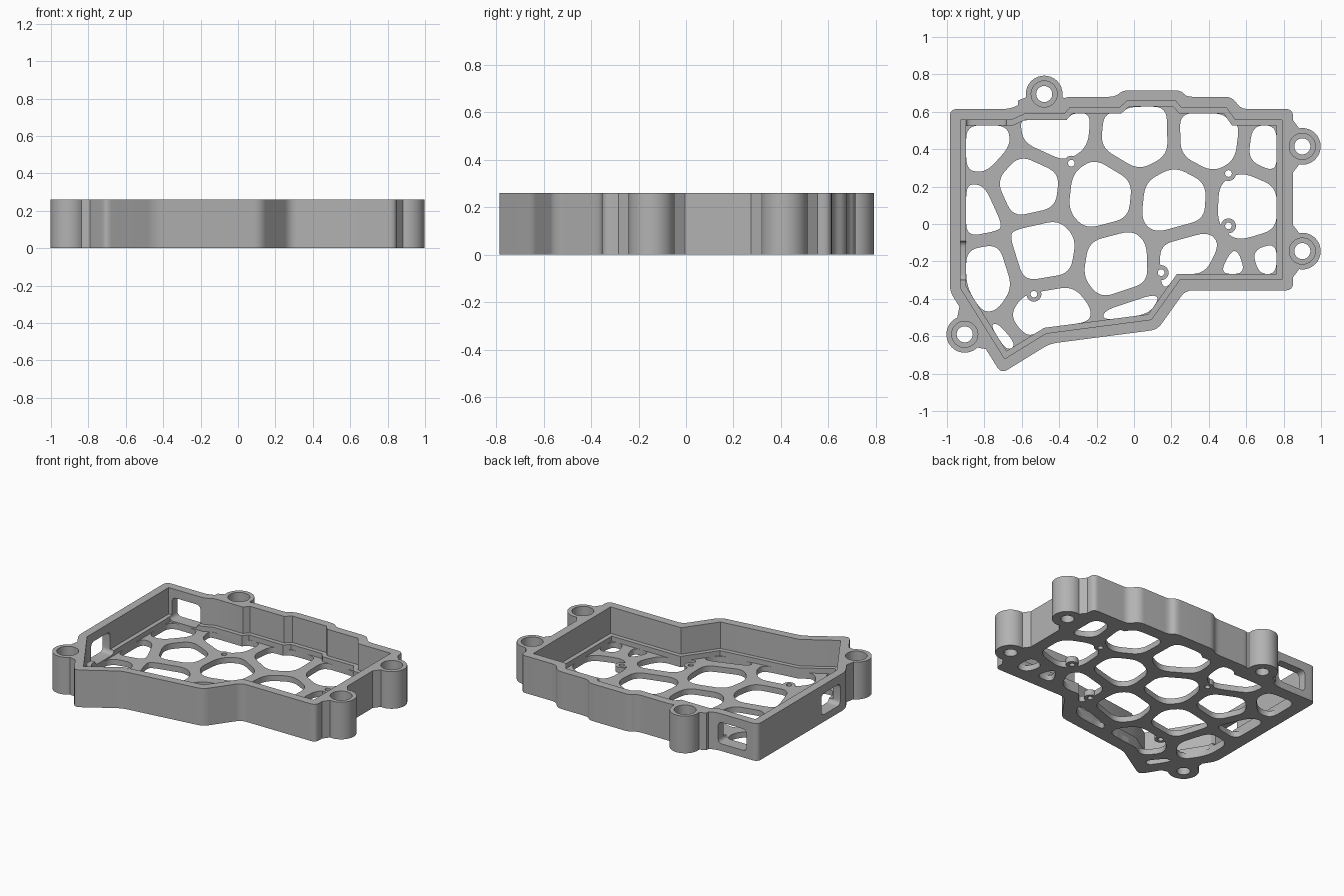
import bpy, bmesh
from math import cos, sin, tau, radians
from mathutils import Vector, Matrix

if "Cube" in bpy.data.objects:
    bpy.data.objects.remove(bpy.data.objects["Cube"])

HEIGHT, LEDGE, FLOOR = 0.26, 0.075, 0.04
WALL, LEDGE_IN, STRUT = 0.058, 0.088, 0.07

grey = bpy.data.materials.new("plain grey")
grey.use_nodes = True
grey.diffuse_color = (0.45, 0.45, 0.45, 1)
grey.node_tree.nodes["Principled BSDF"].inputs["Base Color"].default_value = grey.diffuse_color


def circle(center, r, n=32):
    return [Vector((center[0] + r * cos(tau * i / n), center[1] + r * sin(tau * i / n))) for i in range(n)]


def tidy(poly, gap=0.006):
    out = []
    for p in poly:
        if not out or (p - out[-1]).length > gap:
            out.append(p)
    while len(out) > 2 and (out[0] - out[-1]).length < gap:
        out.pop()
    return out


def inset(poly, d):
    """Move every edge of a counter-clockwise polygon inward by d."""
    out = []
    for i, p in enumerate(poly):
        a = (p - poly[i - 1]).normalized()
        b = (poly[(i + 1) % len(poly)] - p).normalized()
        na, nb = Vector((-a.y, a.x)), Vector((-b.y, b.x))
        out.append(p + (na + nb) * d / (1 + na.dot(nb)))
    return out


def soften(poly, t, steps=6):
    """Round the corners, starting t away from each one."""
    out = []
    for i, p in enumerate(poly):
        a, b = poly[i - 1] - p, poly[(i + 1) % len(poly)] - p
        a = a.normalized() * min(t, a.length * 0.45)
        b = b.normalized() * min(t, b.length * 0.45)
        for k in range(steps + 1):
            s = k / steps
            out.append(p + a * (1 - s) ** 2 + b * s ** 2)
    return out


def clip(poly, point, normal):
    """Keep the part of the polygon behind a line."""
    out = []
    for i, q in enumerate(poly):
        p = poly[i - 1]
        dp, dq = (p - point).dot(normal), (q - point).dot(normal)
        if dp * dq < 0:
            out.append(p.lerp(q, dp / (dp - dq)))
        if dq <= 0:
            out.append(q)
    return out


def prisms(name, polys, z0, z1, matrix=None):
    bm = bmesh.new()
    for poly in polys:
        face = bm.faces.new([bm.verts.new((p.x, p.y, z0)) for p in poly])
        top = bmesh.ops.extrude_face_region(bm, geom=[face])["geom"]
        bmesh.ops.translate(bm, vec=(0, 0, z1 - z0), verts=[v for v in top if isinstance(v, bmesh.types.BMVert)])
    if matrix:
        bm.transform(matrix)
    bmesh.ops.recalc_face_normals(bm, faces=bm.faces)
    mesh = bpy.data.meshes.new(name)
    bm.to_mesh(mesh)
    bm.free()
    mesh.materials.append(grey)
    obj = bpy.data.objects.new(name, mesh)
    bpy.context.collection.objects.link(obj)
    return obj


def activate(obj):
    bpy.ops.object.select_all(action="DESELECT")
    obj.select_set(True)
    bpy.context.view_layer.objects.active = obj


def combine(target, tool, operation="DIFFERENCE"):
    mod = target.modifiers.new(operation.lower(), "BOOLEAN")
    mod.operation, mod.solver, mod.object = operation, "EXACT", tool
    tool.hide_render = True
    activate(target)
    bpy.ops.object.modifier_apply(modifier=mod.name)
    bpy.data.objects.remove(tool)


def window(u0, u1):
    corners = [(u0, 0.05), (u1, 0.05), (u1, 0.2), (u0, 0.2)]
    return [soften([Vector(c) for c in corners], 0.035)]


# Outline of the case, counter-clockwise
outline = [Vector(p) for p in [
    (-.985, -.36), (-.71, -.8), (-.45, -.64), (.125, -.565), (.275, -.355), (.85, -.355),
    (.85, .615), (.57, .615), (.525, .68), (.28, .68), (.25, .715), (-.06, .715), (-.1, .68),
    (-.37, .68), (-.4, .645), (-.6, .645), (-.665, .615), (-.985, .615)]]

# Screw lugs: position, outward angle, distance to the wall
lugs = [(-.48, .695, 90, .035), (.9, .415, 0, .05), (.9, -.145, 0, .05), (-.905, -.59, 214, .061)]


def lug_outline(x, y, angle, d):
    r, w = 0.098, 0.14
    pts = [Vector((r * cos(radians(a)), r * sin(radians(a)))) for a in range(-100, 101, 8)]
    pts += [Vector(p) for p in [(-d, w), (-d - .025, w), (-d - .025, -w), (-d, -w)]]
    turn = Matrix.Rotation(radians(angle), 2)
    return [turn @ p + Vector((x, y)) for p in pts]


# Wall frame with lugs, stepped cavity, screw holes and two openings
frame = prisms("wall_frame", [soften(outline, 0.04)], 0, HEIGHT)
combine(frame, prisms("lugs", [lug_outline(*l) for l in lugs], 0, HEIGHT), "UNION")
combine(frame, prisms("cavity", [inset(outline, WALL)], LEDGE, 0.4))
combine(frame, prisms("ledge_cut", [inset(outline, LEDGE_IN)], -0.1, 0.2))
combine(frame, prisms("screw_holes", [circle(l, 0.043) for l in lugs], -0.1, 0.4))
combine(frame, prisms("counterbores", [circle(l, 0.07) for l in lugs], 0.13, 0.4))
to_back = Matrix(((1, 0, 0, 0), (0, 0, -1, 0), (0, 1, 0, 0), (0, 0, 0, 1)))
to_side = Matrix(((0, 0, 1, 0), (1, 0, 0, 0), (0, 1, 0, 0), (0, 0, 0, 1)))
combine(frame, prisms("back_opening", window(-.9, -.68), -0.8, -0.5, to_back))
combine(frame, prisms("side_opening", window(-.3, -.09), -1.1, -0.87, to_side))

# Floor lattice: rounded cells around these centres, separated by struts
centres = [Vector(p) for p in [
    (-.84, .44), (-.425, .515), (.015, .475), (.41, .485), (.77, .44),
    (-.88, .055), (-.57, .195), (-.18, .15), (.21, .11), (.62, .09),
    (-.825, -.245), (-.495, -.14), (-.085, -.21), (.295, -.2), (.545, -.325), (.735, -.27),
    (-.435, -.5), (.03, -.555), (-.755, -.765)]]
cells = []
for c in centres:
    cell = inset(outline, LEDGE_IN)
    for other in centres:
        if other != c and cell:
            n = (other - c).normalized()
            cell = clip(cell, (c + other) / 2 - n * STRUT / 2, n)
    cell = tidy(cell)
    if len(cell) > 2:
        cells.append(tidy(soften(cell, 0.07), 0.001))

floor = prisms("floor_lattice", [inset(outline, 0.07)], 0, FLOOR)
combine(floor, prisms("cells", cells, -0.1, 0.2))

# Small pin bosses on the struts
pins = [(-.335, .325), (.505, .27), (.505, -.01), (.145, -.26), (-.535, -.375)]
combine(floor, prisms("bosses", [circle(p, 0.04, 24) for p in pins], 0, FLOOR), "UNION")
combine(floor, prisms("pin_holes", [circle(p, 0.018, 16) for p in pins], -0.1, 0.2))

for part in (frame, floor):
    activate(part)
    bpy.ops.object.shade_smooth_by_angle(angle=radians(30))
